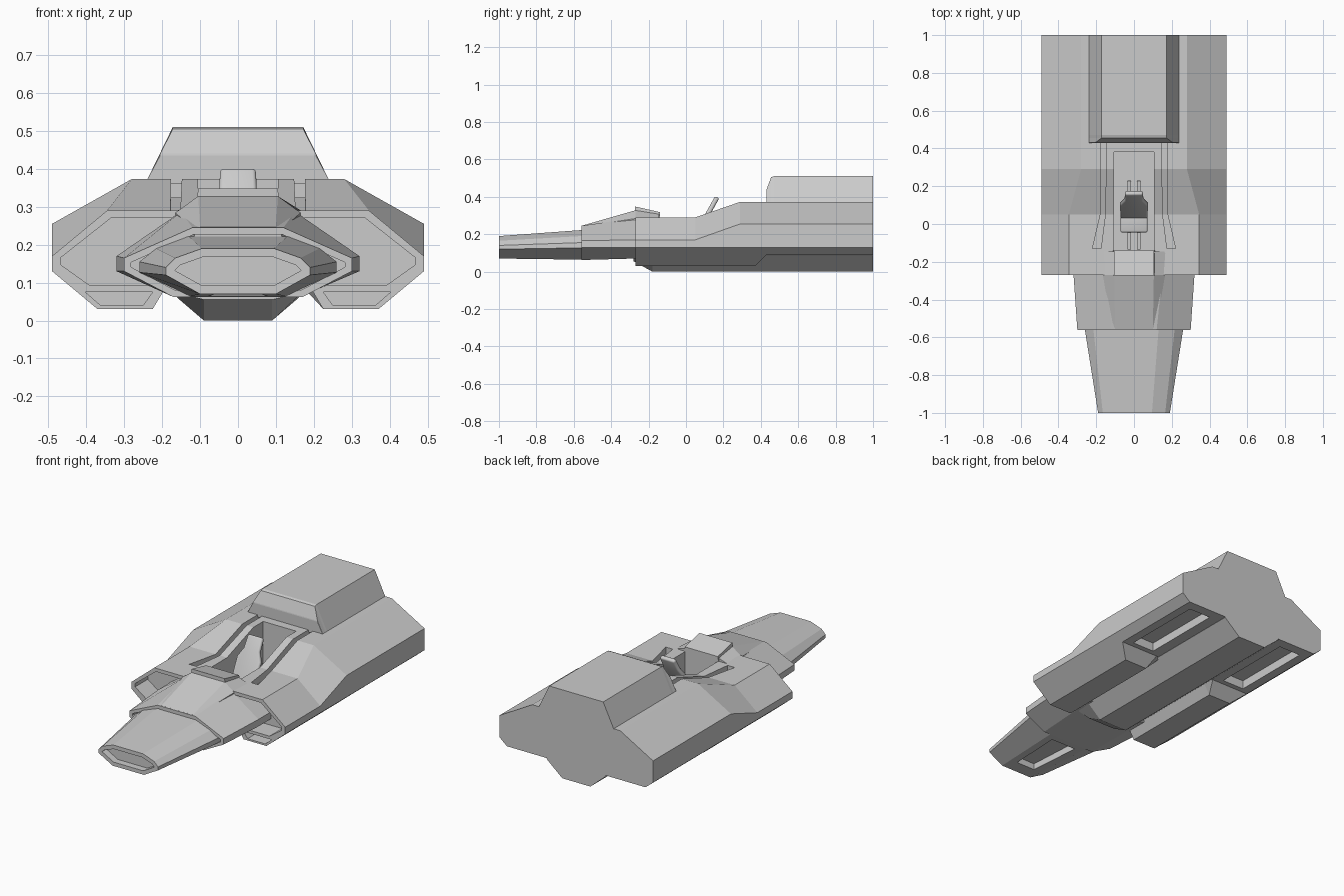
import bpy, bmesh, math
from mathutils import Matrix

if "Cube" in bpy.data.objects:
    bpy.data.objects.remove(bpy.data.objects["Cube"])

GREY = bpy.data.materials.new("hull_grey")
GREY.diffuse_color = (0.6, 0.6, 0.6, 1)
GREY.use_nodes = True
GREY.node_tree.nodes["Principled BSDF"].inputs["Base Color"].default_value = GREY.diffuse_color


def sym(half):
    """Mirror a half profile (top to bottom, +x side) into a closed outline."""
    return half + [(-x, z) for x, z in reversed(half)]


def loft(name, sections, front_inset=None, matrix=None):
    """Skin closed (x, z) outlines placed along y; optionally recess the front cap."""
    bm = bmesh.new()
    rings = [[bm.verts.new((x, y, z)) for x, z in pts] for y, pts in sections]
    n = len(rings[0])
    for a, b in zip(rings, rings[1:]):
        for i in range(n):
            j = (i + 1) % n
            bm.faces.new((a[i], a[j], b[j], b[i]))
    front = bm.faces.new(rings[0])
    bm.faces.new(rings[-1])
    bmesh.ops.recalc_face_normals(bm, faces=bm.faces[:])
    if front_inset:
        thickness, depth = front_inset
        bmesh.ops.inset_region(bm, faces=[front], thickness=thickness, use_even_offset=True)
        res = bmesh.ops.extrude_discrete_faces(bm, faces=[front])
        bmesh.ops.translate(bm, verts=res["faces"][0].verts[:], vec=(0, depth, 0))
    if matrix:
        bm.transform(matrix)
    me = bpy.data.meshes.new(name)
    bm.to_mesh(me)
    bm.free()
    me.materials.append(GREY)
    ob = bpy.data.objects.new(name, me)
    bpy.context.collection.objects.link(ob)
    return ob


def box(name, x0, x1, y0, y1, z0, z1):
    rect = [(x0, z0), (x1, z0), (x1, z1), (x0, z1)]
    return loft(name, [(y0, rect), (y1, rect)])


def apply_mod(ob, kind, **settings):
    mod = ob.modifiers.new(kind, kind)
    for key, value in settings.items():
        setattr(mod, key, value)
    bpy.ops.object.select_all(action='DESELECT')
    bpy.context.view_layer.objects.active = ob
    ob.select_set(True)
    bpy.ops.object.modifier_apply(modifier=mod.name)


def cut(ob, cutter):
    cutter.hide_render = True
    apply_mod(ob, 'BOOLEAN', operation='DIFFERENCE', solver='EXACT', object=cutter)
    bpy.data.objects.remove(cutter)


# Main hull: low at the front, rising behind the cockpit, pods stepping up underneath
low_top = [(0.345, 0.29), (0.49, 0.17), (0.49, 0.13)]
high_top = [(0.28, 0.373), (0.49, 0.255), (0.49, 0.13)]
pod_low = [(0.37, 0.03), (0.225, 0.03), (0.19, 0.088)]
pod_high = [(0.442, 0.09), (0.20, 0.09), (0.17, 0.09)]
hull = loft("main_hull", [
    (-0.27, sym(low_top + pod_low)), (0.05, sym(low_top + pod_low)),
    (0.29, sym(high_top + pod_low)), (0.37, sym(high_top + pod_low)),
    (0.43, sym(high_top + pod_high)), (1.0, sym(high_top + pod_high))])

# Cockpit well
cut(hull, box("cockpit_cutter", -0.105, 0.105, -0.14, 0.38, 0.12, 0.6))

intake = [(0.15, 0.27), (0.335, 0.27), (0.467, 0.166), (0.467, 0.147), (0.39, 0.092), (0.15, 0.092)]
lower_intake = [(0.25, 0.04), (0.362, 0.04), (0.402, 0.075), (0.225, 0.075)]
for s in (1, -1):
    # Front intakes
    for pts, back in ((intake, -0.155), (lower_intake, -0.15)):
        side = [(s * x, z) for x, z in pts]
        cut(hull, loft("intake_cutter", [(-0.32, side), (back, side)]))

    # Channels beside the cockpit, following the hull top
    def slot(x0, x1, z):
        return [(s * x0, z), (s * x1, z), (s * x1, 0.6), (s * x0, 0.6)]
    cut(hull, loft("channel_cutter", [
        (-0.13, slot(0.175, 0.22, 0.25)), (0.05, slot(0.152, 0.178, 0.25)),
        (0.29, slot(0.148, 0.176, 0.325)), (0.45, slot(0.148, 0.176, 0.325))]))

    # Belly recesses at the rear of the pods
    lo, hi = sorted((s * 0.25, s * 0.39))
    cut(hull, box("belly_cutter", lo, hi, 0.46, 0.94, 0.02, 0.14))

# Keel under the hull
keel_half = [(0.17, 0.11), (0.19, 0.086), (0.09, 0.0)]
loft("keel", [(-0.28, sym([(0.15, 0.11), (0.17, 0.075), (0.09, 0.055)])),
              (-0.18, sym(keel_half)), (1.0, sym(keel_half))])

# Rear engine housing on top
loft("engine_housing", [
    (0.43, sym([(0.205, 0.435), (0.24, 0.37), (0.24, 0.36)])),
    (0.431, sym([(0.205, 0.44), (0.24, 0.37), (0.24, 0.36)])),
    (0.455, sym([(0.172, 0.505), (0.24, 0.37), (0.24, 0.36)])),
    (0.47, sym([(0.172, 0.51), (0.24, 0.37), (0.24, 0.36)])),
    (1.0, sym([(0.172, 0.51), (0.24, 0.37), (0.24, 0.36)]))])

# Collar between nose and hull, hollow at the front
collar_back = sym([(0.15, 0.287), (0.32, 0.17), (0.32, 0.13), (0.18, 0.07)])
loft("nose_collar", [
    (-0.56, sym([(0.12, 0.245), (0.30, 0.165), (0.30, 0.13), (0.17, 0.062)])),
    (-0.27, collar_back), (-0.145, collar_back)], front_inset=(0.018, 0.08))

# Tapered nose with an open mouth and a belly recess
nose = loft("nose", [
    (-1.0, sym([(0.095, 0.19), (0.165, 0.165), (0.19, 0.14), (0.19, 0.12), (0.10, 0.07)])),
    (-0.56, sym([(0.13, 0.222), (0.215, 0.19), (0.26, 0.155), (0.26, 0.127), (0.125, 0.064)])),
    (-0.42, sym([(0.13, 0.222), (0.215, 0.19), (0.26, 0.155), (0.26, 0.127), (0.125, 0.068)]))],
    front_inset=(0.022, 0.04))
cut(nose, loft("nose_belly_cutter", [
    (-0.92, [(-0.06, 0.03), (0.06, 0.03), (0.06, 0.105), (-0.06, 0.105)]),
    (-0.60, [(-0.08, 0.03), (0.08, 0.03), (0.08, 0.105), (-0.08, 0.105)])]))

# Cowl rising in front of the cockpit, and the hood over the dashboard
loft("dash_cowl", [
    (-0.555, sym([(0.10, 0.246), (0.115, 0.24), (0.115, 0.2)])),
    (-0.27, sym([(0.105, 0.328), (0.165, 0.284), (0.165, 0.22)])),
    (-0.145, sym([(0.105, 0.308), (0.172, 0.286), (0.172, 0.22)]))])
loft("dash_hood", [(-0.272, sym([(0.105, 0.348), (0.11, 0.30)])),
                   (-0.14, sym([(0.105, 0.318), (0.11, 0.29)]))])

# Seat: leaning back with a narrower headrest, cushion, and floor rails
lean = Matrix.Translation((0, 0.015, 0.15)) @ Matrix.Rotation(math.radians(-29), 4, 'X')
back_half = sym([(0.047, 0.29), (0.05, 0.215), (0.075, 0.165), (0.07, 0.0)])
seat_back = loft("seat_back", [(0, back_half), (0.025, back_half)], matrix=lean)
cushion = box("seat_cushion", -0.072, 0.072, -0.045, 0.06, 0.145, 0.178)
for part in (seat_back, cushion):
    apply_mod(part, 'BEVEL', width=0.01, segments=3, limit_method='ANGLE')
    bpy.ops.object.shade_smooth_by_angle(angle=math.radians(40))
for s in (1, -1):
    box("seat_rail", s * 0.025 - 0.009, s * 0.025 + 0.009, -0.135, 0.23, 0.115, 0.146)
    # Struts holding the seat back
    strut = Matrix.Translation((s * 0.025, 0.22, 0.14)) @ Matrix.Rotation(math.radians(28), 4, 'X')
    rect = [(-0.009, 0), (0.009, 0), (0.009, 0.15), (-0.009, 0.15)]
    loft("seat_strut", [(-0.009, rect), (0.009, rect)], matrix=strut)
